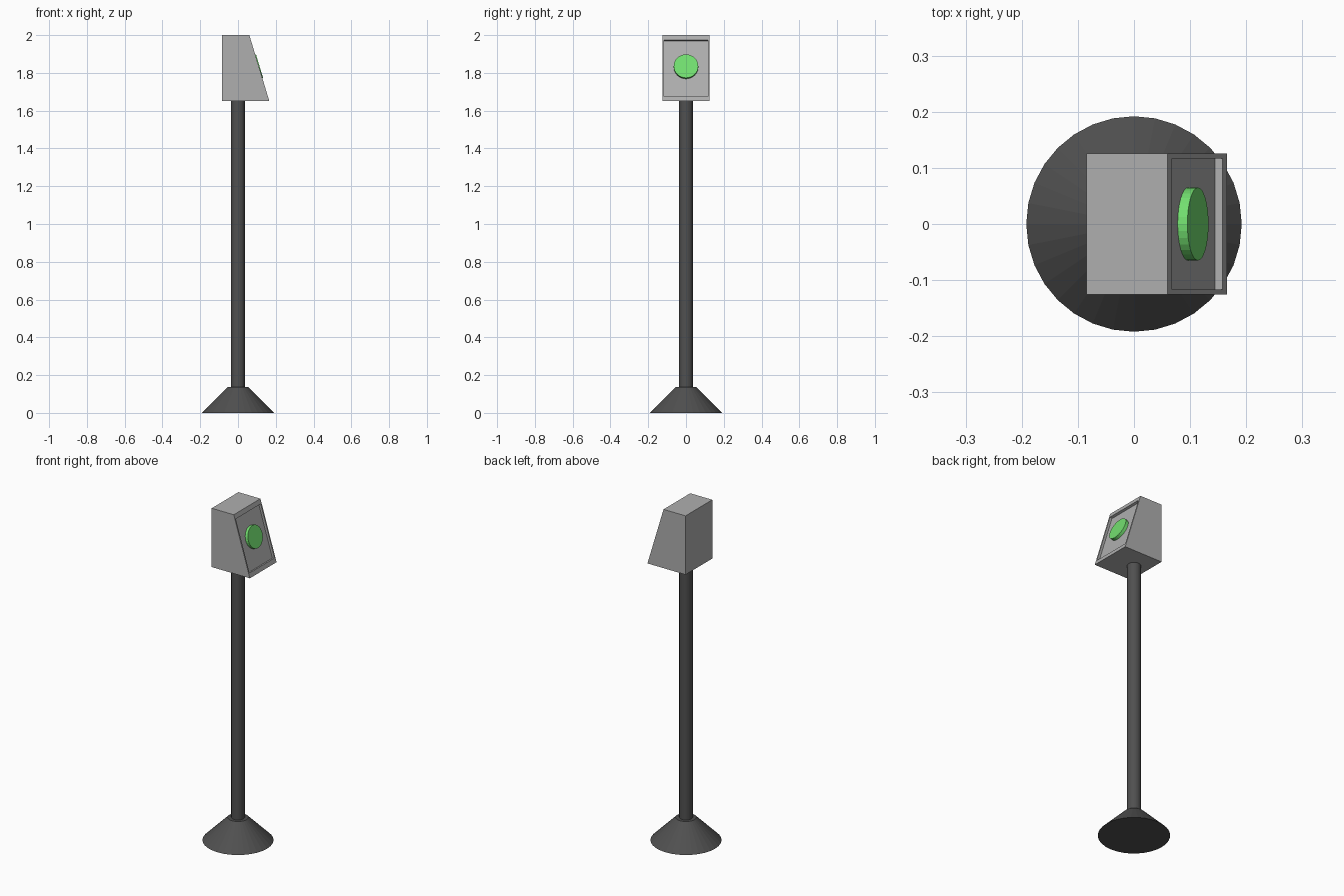
import bpy, bmesh
from math import atan2
from mathutils import Vector, Matrix

if "Cube" in bpy.data.objects:
    bpy.data.objects.remove(bpy.data.objects["Cube"])


def material(name, *rgb):
    mat = bpy.data.materials.new(name)
    mat.diffuse_color = (*rgb, 1)
    mat.use_nodes = True
    mat.node_tree.nodes["Principled BSDF"].inputs["Base Color"].default_value = mat.diffuse_color
    return mat


dark = material("dark_grey", 0.08, 0.08, 0.08)
grey = material("mid_grey", 0.43, 0.43, 0.43)
green = material("green", 0.17, 0.74, 0.16)


def make_object(name, bm, mat):
    bmesh.ops.recalc_face_normals(bm, faces=bm.faces)
    mesh = bpy.data.meshes.new(name)
    bm.to_mesh(mesh)
    bm.free()
    mesh.materials.append(mat)
    obj = bpy.data.objects.new(name, mesh)
    bpy.context.collection.objects.link(obj)
    return obj


def frustum(name, r1, r2, depth, matrix, mat, sides=32):
    bm = bmesh.new()
    bmesh.ops.create_cone(bm, cap_ends=True, segments=sides, radius1=r1,
                          radius2=r2, depth=depth, matrix=matrix)
    return make_object(name, bm, mat)


# Flared foot and pole
frustum("base", 0.192, 0.056, 0.136, Matrix.Translation((0, 0, 0.068)), dark)
frustum("pole", 0.0365, 0.0365, 1.53, Matrix.Translation((0, 0, 0.895)), dark)

# Head: wedge profile extruded across y
half = 0.1255
x_top, run = 0.06, 0.106 / 0.35
profile = [(-0.085, 1.65), (0.166, 1.65), (x_top, 2.0), (-0.085, 2.0)]
bm = bmesh.new()
face = bm.faces.new([bm.verts.new((x, -half, z)) for x, z in profile])
ext = bmesh.ops.extrude_face_region(bm, geom=[face])
bmesh.ops.translate(bm, vec=(0, 2 * half, 0),
                    verts=[v for v in ext["geom"] if isinstance(v, bmesh.types.BMVert)])
bmesh.ops.recalc_face_normals(bm, faces=bm.faces)

# Recessed panel on the sloped side: inset, then push straight inward
slope = Vector((1, 0, run)).normalized()
panel = max(bm.faces, key=lambda f: f.normal.dot(slope))
bmesh.ops.inset_region(bm, faces=[panel], thickness=0.0085, use_even_offset=True)
for v in panel.verts:
    v.co.z = 1.974 if v.co.z > 1.82 else 1.676
    v.co.x = x_top + (2.0 - v.co.z) * run
floor = bmesh.ops.extrude_discrete_faces(bm, faces=[panel])["faces"][0]
bmesh.ops.translate(bm, vec=-slope * 0.014, verts=floor.verts)
make_object("head", bm, grey)

# Round green button standing on the recess floor
thick = 0.019
centre = Vector((0.114, 0, 1.836)) - slope * thick / 2
frustum("button", 0.065, 0.065, thick, Matrix.Translation(centre)
        @ Matrix.Rotation(atan2(slope.x, slope.z), 4, "Y"), green)
